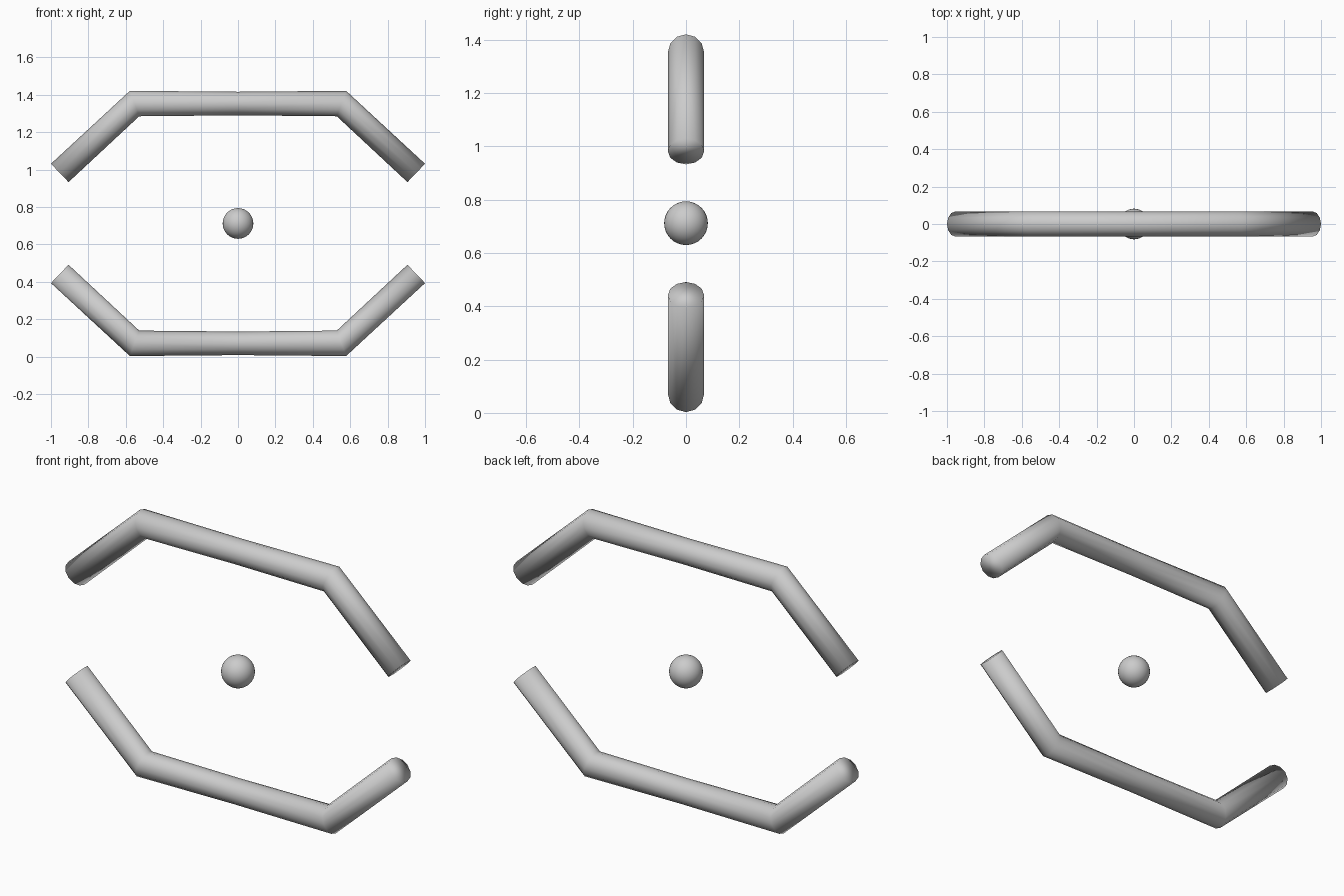
import bpy, bmesh, math

if "Cube" in bpy.data.objects:
    bpy.data.objects.remove(bpy.data.objects["Cube"])

SIDES = 12
MID_Z = 0.712

# Half of the bent tube: ring centre (x, height above middle), in-plane half axis, depth radius
HALF = [
    ((0.0, 0.641), (0.0, 0.063), 0.067),
    ((0.553, 0.641), (0.025, 0.068), 0.068),
    ((0.953, 0.270), (0.047, 0.049), 0.068),
]


def bent_tube(name, flip):
    left = [((-c[0], c[1]), (-a[0], a[1]), r) for c, a, r in reversed(HALF[1:])]
    bm = bmesh.new()
    rings = []
    for (cx, cz), (ax, az), r in left + HALF:
        ring = []
        for i in range(SIDES):
            t = 2 * math.pi * i / SIDES
            x = cx + ax * math.cos(t)
            z = cz + az * math.cos(t)
            ring.append(bm.verts.new((x, r * math.sin(t), MID_Z + flip * z)))
        rings.append(ring)
    for a, b in zip(rings, rings[1:]):
        for i in range(SIDES):
            j = (i + 1) % SIDES
            bm.faces.new((a[i], a[j], b[j], b[i]))
    # End caps
    bm.faces.new(rings[0])
    bm.faces.new(rings[-1])
    bmesh.ops.recalc_face_normals(bm, faces=bm.faces)
    for f in bm.faces:
        f.smooth = True
    me = bpy.data.meshes.new(name)
    bm.to_mesh(me)
    bm.free()
    bpy.context.collection.objects.link(bpy.data.objects.new(name, me))


# Upper and lower brackets
bent_tube("upper_bracket", 1)
bent_tube("lower_bracket", -1)

# Centre ball
bpy.ops.mesh.primitive_uv_sphere_add(segments=32, ring_count=16, radius=0.082,
                                     location=(0, 0, MID_Z))
bpy.context.object.name = "centre_ball"
bpy.ops.object.shade_smooth()
